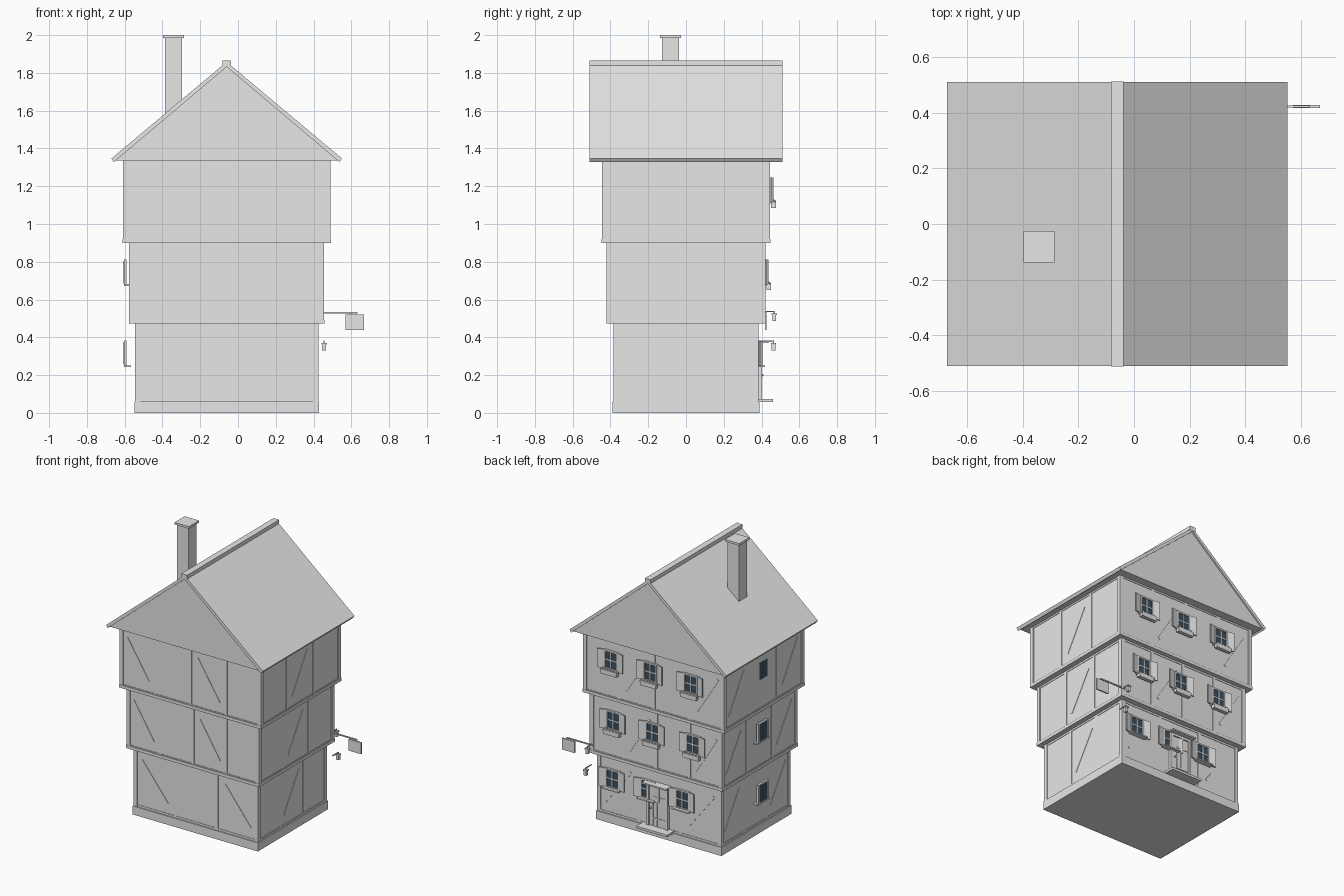
import bpy, bmesh, math
from mathutils import Vector, Matrix

if "Cube" in bpy.data.objects:
    bpy.data.objects.remove(bpy.data.objects["Cube"])

CX = -0.06  # house centre line


def material(name, col):
    m = bpy.data.materials.new(name)
    m.diffuse_color = (*col, 1)
    m.use_nodes = True
    m.node_tree.nodes["Principled BSDF"].inputs["Base Color"].default_value = m.diffuse_color
    return m


GREY = material("plain_grey", (0.8, 0.8, 0.8))
GLASS = material("dark_blue_glass", (0.045, 0.085, 0.13))


class Part:
    """Collects boxes and prisms into one object."""

    def __init__(self, name, mat=GREY):
        self.name, self.mat, self.bm = name, mat, bmesh.new()

    def box(self, x0, x1, y0, y1, z0, z1, mtx=None):
        m = Matrix.Translation(((x0 + x1) / 2, (y0 + y1) / 2, (z0 + z1) / 2)) @ \
            Matrix.Diagonal((abs(x1 - x0), abs(y1 - y0), abs(z1 - z0), 1))
        bmesh.ops.create_cube(self.bm, size=1, matrix=(mtx @ m) if mtx else m)

    def prism(self, pts, y0, y1):
        a = [self.bm.verts.new((x, y0, z)) for x, z in pts]
        b = [self.bm.verts.new((x, y1, z)) for x, z in pts]
        self.bm.faces.new(a)
        self.bm.faces.new(b[::-1])
        for i in range(len(pts)):
            j = (i + 1) % len(pts)
            self.bm.faces.new((a[i], b[i], b[j], a[j]))

    def done(self):
        bmesh.ops.recalc_face_normals(self.bm, faces=self.bm.faces)
        me = bpy.data.meshes.new(self.name)
        self.bm.to_mesh(me)
        self.bm.free()
        me.materials.append(self.mat)
        ob = bpy.data.objects.new(self.name, me)
        bpy.context.collection.objects.link(ob)
        return ob


def bar(part, p, q, width, depth, normal):
    """Slanted brace from p to q lying on a wall with the given normal."""
    p, q, n = Vector(p), Vector(q), Vector(normal)
    d = (q - p).normalized()
    rot = Matrix((d, n.cross(d), n)).transposed().to_4x4()
    m = Matrix.Translation((p + q) / 2) @ rot
    part.box(-(q - p).length / 2, (q - p).length / 2, -width / 2, width / 2, -depth, depth, m)


# plinth
p = Part("plinth")
p.box(CX - 0.488, CX + 0.488, -0.39, 0.39, 0, 0.06)
p.done()

# storeys: bottom, top, half width, half depth, front bays
STOREYS = [(0.06, 0.475, 0.485, 0.385, 3), (0.485, 0.902, 0.516, 0.42, 4), (0.912, 1.342, 0.55, 0.446, 4)]
for k, (z0, z1, hx, hy, nb) in enumerate(STOREYS):
    wx, wy = hx - 0.006, hy - 0.006
    walls = Part(f"walls_{k + 1}")
    walls.box(CX - wx, CX + wx, -wy, wy, z0, z1)
    walls.done()
    fr = Part(f"timber_frame_{k + 1}")
    for sx in (-1, 1):       # corner posts
        for sy in (-1, 1):
            fr.box(CX + sx * hx, CX + sx * (hx - 0.028), sy * hy, sy * (hy - 0.028), z0, z1)
    if k:                    # jetty beam
        fr.box(CX - hx - 0.002, CX + hx + 0.002, -hy - 0.002, hy + 0.002, z0 - 0.013, z0 + 0.008)
    for z in (z0 + 0.006, z1 - 0.008):   # rails
        fr.box(CX - hx + 0.003, CX + hx - 0.003, -hy + 0.003, hy - 0.003, z - 0.008, z + 0.008)
    bw, sw = 2 * hx / nb, 2 * hy / 3
    for s in (-1, 1):
        for i in range(1, nb):           # studs on front and back
            x = CX - hx + i * bw
            fr.box(x - 0.01, x + 0.01, s * (hy - 0.02), s * (hy - 0.003), z0, z1)
        for i in (1, 2):                 # studs on the sides
            y = -hy + i * sw
            fr.box(CX + s * (hx - 0.02), CX + s * (hx - 0.003), y - 0.01, y + 0.01, z0, z1)
    zl, zh = z0 + 0.08, z1 - 0.08
    for i in (0, 2):                     # braces
        xc = CX - hx + (i + 0.5) * bw
        for s in (-1, 1):
            bar(fr, (xc - bw * 0.31, s * wy, zh), (xc + bw * 0.31, s * wy, zl), 0.018, 0.003, (0, s, 0))
        yc = -hy + (i + 0.5) * sw
        bar(fr, (CX - wx, yc - 0.085, zh), (CX - wx, yc + 0.085, zl), 0.018, 0.003, (-1, 0, 0))
    bar(fr, (CX + wx, -0.083, zl), (CX + wx, 0.083, zh), 0.018, 0.003, (1, 0, 0))
    fr.done()

# gable block, roof slabs, ridge
g = Part("gables")
g.prism([(CX - 0.588, 1.337), (CX + 0.588, 1.337), (CX, 1.836)], -0.5, 0.5)
g.done()
for s, n in ((-1, "roof_left"), (1, "roof_right")):
    r = Part(n)
    r.prism([(CX, 1.858), (CX + s * 0.61, 1.347), (CX + s * 0.597, 1.328), (CX, 1.832)], -0.51, 0.51)
    r.done()
r = Part("ridge_cap")
r.box(CX - 0.022, CX + 0.022, -0.512, 0.512, 1.835, 1.866)
r.done()

# chimney
c = Part("chimney")
c.box(-0.386, -0.296, -0.127, -0.037, 1.45, 1.99)
c.box(-0.397, -0.285, -0.138, -0.026, 1.985, 2.0)
c.done()


def window(name, mtx, shutters=True, flowers=False):
    """Window in local space: x across, y outwards, z up, origin at its middle."""
    gl = Part(name + "_glass", GLASS)
    gl.box(-0.045, 0.045, -0.004, 0.004, -0.06, 0.06, mtx)
    gl.done()
    f = Part(name + "_frame")
    for s in (-1, 1):
        f.box(s * 0.043, s * 0.055, -0.003, 0.012, -0.067, 0.067, mtx)
        f.box(-0.05, 0.05, -0.003, 0.012, s * 0.056, s * 0.067, mtx)
        if shutters:
            h = mtx @ Matrix.Translation((s * 0.055, 0.006, 0)) @ Matrix.Rotation(s * 0.22, 4, 'Z')
            f.box(0, s * 0.045, -0.004, 0.004, -0.066, 0.066, h)
    f.box(-0.004, 0.004, 0, 0.009, -0.06, 0.06, mtx)
    f.box(-0.045, 0.045, 0, 0.009, -0.003, 0.005, mtx)
    f.box(-0.065, 0.065, -0.002, 0.034, -0.072, -0.063, mtx)
    f.done()
    if flowers:
        b = Part(name + "_flower_box")
        b.box(-0.06, 0.06, 0.008, 0.034, -0.095, -0.068, mtx)
        for i in range(5):
            bmesh.ops.create_icosphere(b.bm, subdivisions=1, radius=0.012, matrix=mtx @ Matrix.Translation(
                (-0.048 + i * 0.024, 0.022, -0.062)))
        b.done()


# back windows
ROWS = [(0.315, 0.384, (0.30, 0.027, -0.245)), (0.745, 0.417, (0.27, -0.035, -0.35)),
        (1.18, 0.443, (0.27, -0.035, -0.35))]
for k, (z, y, xs) in enumerate(ROWS):
    for i, x in enumerate(xs):
        window(f"back_window_{k + 1}_{i + 1}", Matrix.Translation((x, y, z)), True, k > 0)
    # left side window, all in one plane, with the glass outwards
    window(f"side_window_{k + 1}", Matrix.Translation((-0.601, 0.0, z)) @ Matrix.Rotation(-math.pi / 2, 4, 'Z'),
           False)

# door with frame, planks, step and hood
DX = -0.055
d = Part("door")
d.box(DX - 0.065, DX + 0.065, 0.37, 0.394, 0.06, 0.355)
for i in range(4):
    x = DX - 0.048 + i * 0.032
    d.box(x - 0.0145, x + 0.0145, 0.39, 0.397, 0.075, 0.35)
for z in (0.13, 0.28):
    d.box(DX - 0.06, DX + 0.03, 0.395, 0.4, z - 0.005, z + 0.005)
d.done()
d = Part("door_frame")
for s in (-1, 1):
    d.box(DX + s * 0.063, DX + s * 0.083, 0.37, 0.403, 0.06, 0.37)
d.box(DX - 0.083, DX + 0.083, 0.37, 0.403, 0.353, 0.372)
d.box(DX - 0.095, DX + 0.095, 0.37, 0.436, 0.37, 0.38)
d.done()
d = Part("door_knob")
bmesh.ops.create_icosphere(d.bm, subdivisions=2, radius=0.007, matrix=Matrix.Translation((DX + 0.05, 0.403, 0.2)))
d.done()
d = Part("door_step")
d.box(DX - 0.12, DX + 0.12, 0.38, 0.46, 0.058, 0.074)
d.done()

# hanging sign
s = Part("sign_bracket")
s.box(0.43, 0.632, 0.418, 0.426, 0.526, 0.534)
for x in (0.59, 0.625):
    s.box(x - 0.002, x + 0.002, 0.42, 0.424, 0.515, 0.53)
s.done()
s = Part("sign_board")
s.box(0.57, 0.667, 0.417, 0.427, 0.44, 0.52)
s.done()

# lanterns
for i, (x, y, z) in enumerate(((0.456, 0.463, 0.33), (0.44, 0.467, 0.487))):
    l = Part(f"lantern_{i + 1}")
    l.box(x - 0.01, x + 0.01, y - 0.01, y + 0.01, z, z + 0.034)
    l.box(x - 0.014, x + 0.014, y - 0.014, y + 0.014, z + 0.032, z + 0.04)
    l.box(x - 0.003, x + 0.003, y - 0.003, y + 0.003, z + 0.04, z + 0.05)
    l.box(x - 0.003, x + 0.003, y - 0.062, y + 0.003, z + 0.046, z + 0.052)
    l.done()
